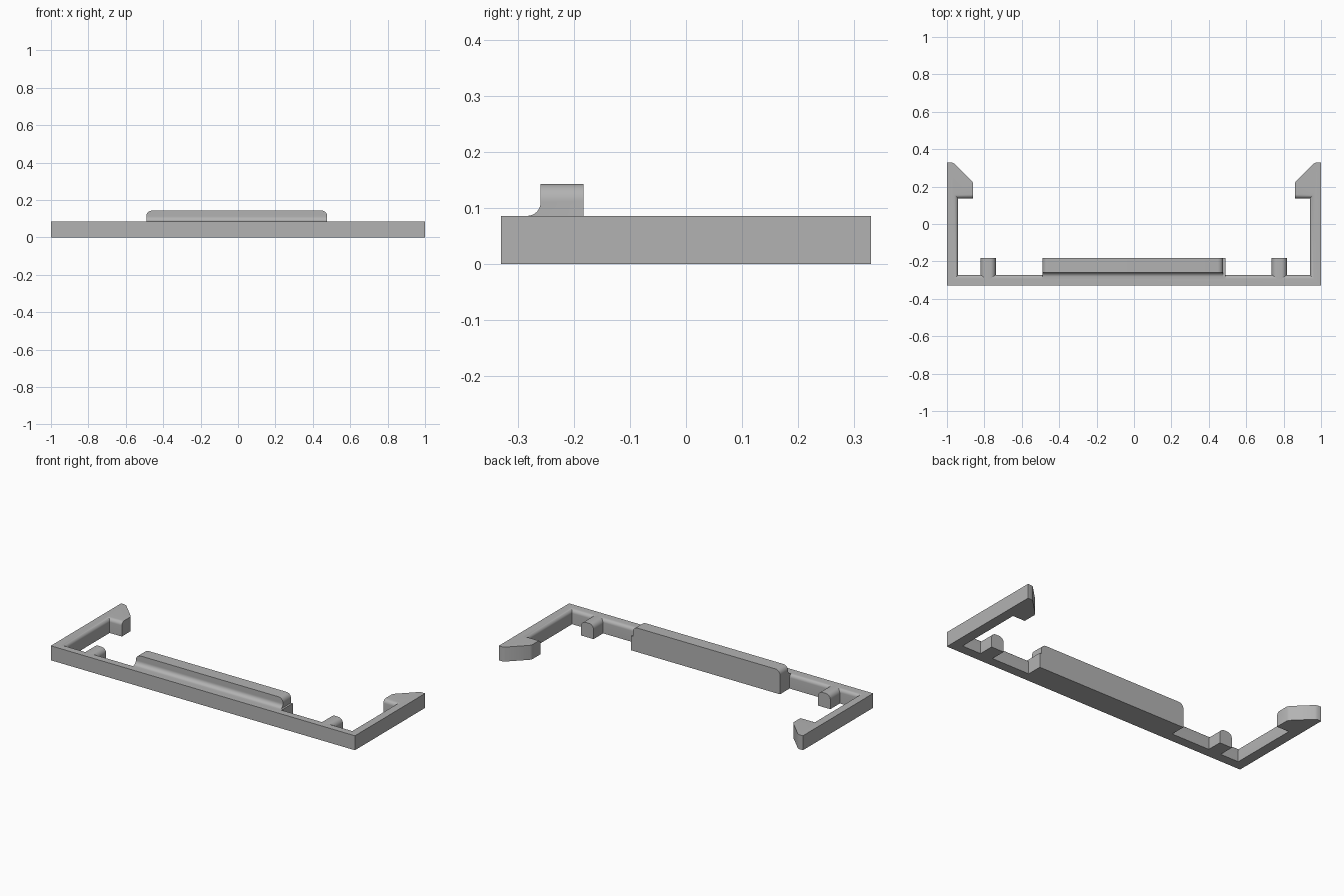
import bpy, bmesh, math
from mathutils import Vector

cube = bpy.data.objects.get("Cube")
if cube:
    bpy.data.objects.remove(cube, do_unlink=True)

grey = bpy.data.materials.new("plain grey")
grey.use_nodes = True
COLOUR = (0.45, 0.45, 0.45, 1)
grey.diffuse_color = COLOUR
grey.node_tree.nodes["Principled BSDF"].inputs["Base Color"].default_value = COLOUR

HEIGHT = 0.086      # frame height
BACK = -0.183       # back of the ridge and pegs
INNER_Y, INNER_X = -0.273, 0.94
HOOK_Y = 0.137


def extrude(name, outline, direction, pick=None, radius=0.0):
    """Prism from an outline; edges chosen by pick(a, b) are rounded."""
    bm = bmesh.new()
    face = bm.faces.new([bm.verts.new(p) for p in outline])
    new = bmesh.ops.extrude_face_region(bm, geom=[face])["geom"]
    bmesh.ops.translate(bm, vec=direction,
                        verts=[v for v in new if isinstance(v, bmesh.types.BMVert)])
    bmesh.ops.recalc_face_normals(bm, faces=bm.faces[:])
    if pick:
        edges = [e for e in bm.edges if pick(e.verts[0].co, e.verts[1].co)]
        bmesh.ops.bevel(bm, geom=edges, offset=radius, segments=8,
                        profile=0.5, affect='EDGES')
    mesh = bpy.data.meshes.new(name)
    bm.to_mesh(mesh)
    bm.free()
    mesh.materials.append(grey)
    obj = bpy.data.objects.new(name, mesh)
    bpy.context.collection.objects.link(obj)
    bpy.ops.object.select_all(action='DESELECT')
    obj.select_set(True)
    bpy.context.view_layer.objects.active = obj
    bpy.ops.object.shade_smooth_by_angle(angle=math.radians(30))
    return obj


# Frame: front rail, side arms and inward hooks as one mirrored outline
half = [(1, -0.33), (1, 0.33), (0.975, 0.33), (0.962, 0.324),
        (0.866, 0.229), (0.86, 0.216), (0.86, HOOK_Y),
        (INNER_X, HOOK_Y), (INNER_X, INNER_Y)]
outline = half + [(-x, y) for x, y in reversed(half)]


def inner_top_edge(a, b):
    def inside(p):
        return (p.z > HEIGHT - 0.001 and abs(p.x) < INNER_X + 0.001
                and p.y < HOOK_Y + 0.001)
    return inside(a) and inside(b)


extrude("clip_frame", [(x, y, 0) for x, y in outline], Vector((0, 0, HEIGHT)),
        inner_top_edge, 0.022)

# Ridge: upright bar with a concave fillet down to the rail
R = 0.024
front = -0.259
profile = [(BACK, 0), (-0.298, 0), (-0.298, HEIGHT)]
for i in range(9):
    a = math.radians(90 * i / 8)
    profile.append((front - R + R * math.sin(a), HEIGHT + R - R * math.cos(a)))
profile += [(front, 0.143), (BACK, 0.143)]
left, right = -0.49, 0.477
extrude("raised_ridge", [(left, y, z) for y, z in profile],
        Vector((right - left, 0, 0)),
        lambda a, b: min(a.z, b.z) > 0.14 and abs(a.x - b.x) < 0.001, 0.03)


def block(name, x0, x1, pick=None, radius=0.0):
    corners = [(x0, 0), (x1, 0), (x1, HEIGHT), (x0, HEIGHT)]
    extrude(name, [(x, -0.298, z) for x, z in corners],
            Vector((0, BACK + 0.298, 0)), pick, radius)


# Low step at one end of the ridge
block("ridge_step", right - 0.01, 0.489)

# Locating pegs with rounded tops
for name, x in (("right_peg", -0.78), ("left_peg", 0.777)):
    block(name, x - 0.041, x + 0.041,
          lambda a, b: min(a.z, b.z) > HEIGHT - 0.001 and abs(a.x - b.x) < 0.001,
          0.03)
